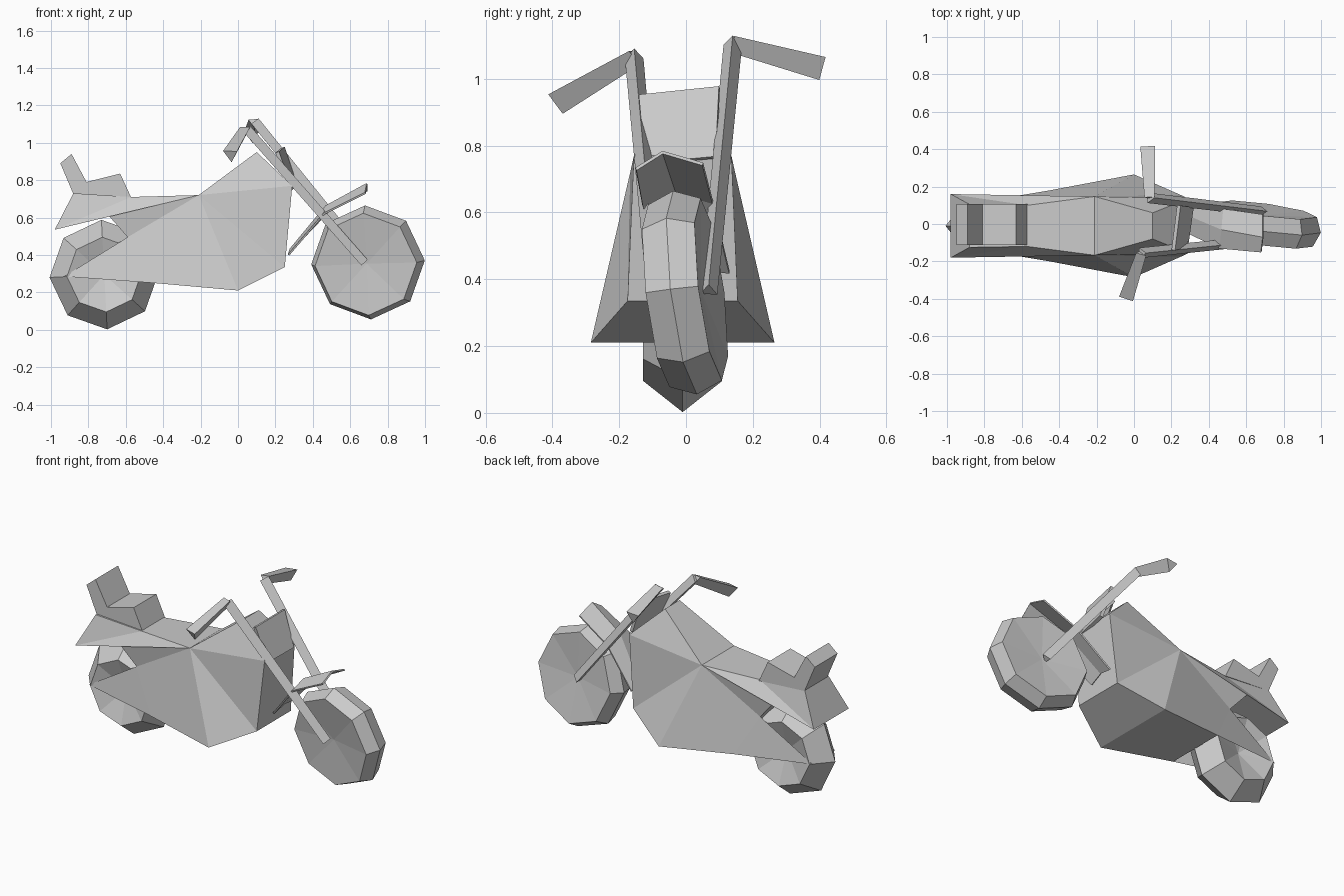
import bpy, bmesh
from math import pi, radians, sin, cos
from mathutils import Matrix, Vector

cube = bpy.data.objects.get("Cube")
if cube:
    bpy.data.objects.remove(cube, do_unlink=True)


def finish(name, bm):
    bmesh.ops.recalc_face_normals(bm, faces=bm.faces)
    mesh = bpy.data.meshes.new(name)
    bm.to_mesh(mesh)
    bm.free()
    obj = bpy.data.objects.new(name, mesh)
    bpy.context.collection.objects.link(obj)
    return obj


def body():
    """Half shell, mirrored across the centre plane."""
    pts = {
        "knee": (-.21, .157, .72), "cowl": (.10, .07, .95),
        "nose": (.29, .146, .77), "chin": (.25, .165, .335),
        "belly": (0, .275, .21), "well": (-.45, .19, .25),
        "heel": (-.93, .11, .285), "notch": (-.59, .132, .495),
        "arch": (-.70, .15, .62), "tail": (-.98, .17, .535),
        "deck": (-.88, .115, .73), "saddle": (-.57, .11, .71),
    }
    bm = bmesh.new()
    side = {k: bm.verts.new(p) for k, p in pts.items()}
    mid = {k: bm.verts.new((p[0], 0, p[2])) for k, p in pts.items() if k != "heel"}
    panels = ["knee cowl nose", "knee nose chin", "knee chin belly",
              "knee belly well notch", "notch well heel",
              "knee notch arch", "knee arch tail", "knee tail saddle",
              "saddle tail deck"]
    for panel in panels:
        bm.faces.new([side[k] for k in panel.split()])
    ring = "cowl nose chin belly well notch arch tail deck saddle knee".split()
    for a, b in zip(ring, ring[1:] + ring[:1]):
        bm.faces.new((side[a], side[b], mid[b], mid[a]))
    obj = finish("body", bm)
    mirror = obj.modifiers.new("Mirror", 'MIRROR')
    mirror.use_axis = (False, True, False)
    obj.location.y = -.01


def wheel(name, centre, profile, yaw=0, lean=0, turn=0):
    """Eight-sided wheel spun from a (side offset, radius) section."""
    bm = bmesh.new()
    section = [bm.verts.new((0, y, r)) for y, r in profile]
    edges = [bm.edges.new(e) for e in zip(section, section[1:])]
    bmesh.ops.spin(bm, geom=section + edges, cent=(0, 0, 0), axis=(0, 1, 0),
                   angle=2 * pi, steps=8, use_merge=True)
    bmesh.ops.remove_doubles(bm, verts=bm.verts, dist=.001)
    pose = (Matrix.Translation(centre) @ Matrix.Rotation(radians(yaw), 4, 'Z')
            @ Matrix.Rotation(radians(lean), 4, 'X')
            @ Matrix.Rotation(radians(turn), 4, 'Y'))
    bm.transform(pose)
    finish(name, bm)


def bar(name, start, end, radius_start, radius_end):
    """Three-sided bar with its ridge facing forward and up."""
    start, end = Vector(start), Vector(end)
    axis = (end - start).normalized()
    ridge = Vector((.8, 0, .6))
    ridge = (ridge - axis * ridge.dot(axis)).normalized()
    across = axis.cross(ridge)
    bm = bmesh.new()
    ends = []
    for centre, radius in ((start, radius_start), (end, radius_end)):
        angles = [i * 2 * pi / 3 for i in range(3)]
        ends.append([bm.verts.new(centre + radius * (ridge * cos(a) + across * sin(a)))
                     for a in angles])
    a, b = ends
    bm.faces.new(a)
    bm.faces.new(b)
    for i in range(3):
        j = (i + 1) % 3
        bm.faces.new((a[i], a[j], b[j], b[i]))
    finish(name, bm)


def sheet(name, rows, thickness):
    """Thin panel lofted through rows of points."""
    bm = bmesh.new()
    grid = [[bm.verts.new(p) for p in row] for row in rows]
    for a, b in zip(grid, grid[1:]):
        for i in range(len(a) - 1):
            bm.faces.new((a[i], a[i + 1], b[i + 1], b[i]))
    obj = finish(name, bm)
    solid = obj.modifiers.new("Solidify", 'SOLIDIFY')
    solid.thickness = thickness
    solid.offset = 0


def seat():
    """Passenger seat with backrest, extruded from its side profile."""
    profile = [(-.57, .705), (-.63, .835), (-.81, .79),
               (-.89, .94), (-.95, .89), (-.88, .725)]
    bm = bmesh.new()
    face = bm.faces.new([bm.verts.new((x, -.113, z)) for x, z in profile])
    new = bmesh.ops.extrude_face_region(bm, geom=[face])["geom"]
    moved = [v for v in new if isinstance(v, bmesh.types.BMVert)]
    bmesh.ops.translate(bm, verts=moved, vec=(0, .22, 0))
    finish("seat", bm)


body()
seat()

# Wheels with dished sides, the front one steered and leaning
wheel("rear_wheel", (-.715, -.01, .295),
      [(-.05, 0), (-.118, .2), (0, .293), (.118, .2), (.05, 0)], turn=-3)
wheel("front_wheel", (.695, -.003, .36),
      [(-.05, 0), (-.08, .275), (0, .307), (.08, .275), (.05, 0)],
      yaw=-8, lean=7, turn=-2)

# Fork legs and handlebar grips
for side, top, hub, grip in [
        ("left", (.085, .14, 1.11), (.69, .068, .365), (.075, .41, 1.04)),
        ("right", (.04, -.155, 1.07), (.67, -.09, .355), (-.04, -.39, .935))]:
    bar(side + "_fork", top, hub, .032, .03)
    bar(side + "_grip", top, grip, .032, .045)

# Ridged front mudguard
sheet("front_mudguard", [
    [(.68, -.15, .73), (.69, -.07, .78), (.69, .05, .745)],
    [(.46, -.13, .62), (.47, -.03, .66), (.48, .08, .63)],
    [(.27, -.04, .40), (.28, .05, .43), (.28, .13, .42)]], .01)

# Tilted headlight plate
sheet("headlight_plate", [
    [(.21, -.14, .95), (.24, .10, .975)],
    [(.28, -.12, .745), (.31, .09, .765)]], .02)
